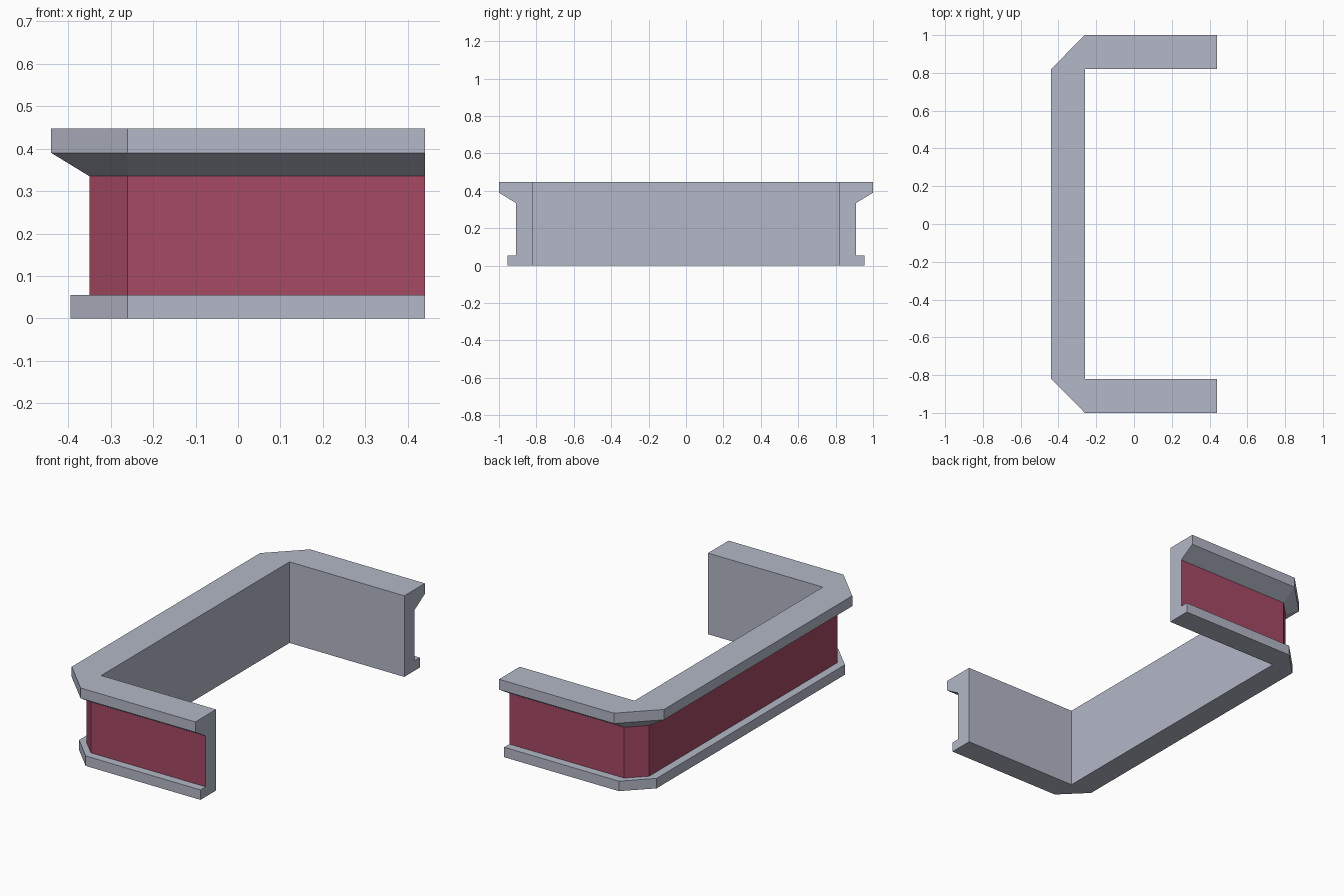
import bpy
import bmesh

cube = bpy.data.objects.get("Cube")
if cube:
    bpy.data.objects.remove(cube, do_unlink=True)


def make_material(name, rgb):
    mat = bpy.data.materials.new(name)
    mat.use_nodes = True
    color = (*rgb, 1.0)
    mat.diffuse_color = color
    mat.node_tree.nodes["Principled BSDF"].inputs["Base Color"].default_value = color
    return mat


stone = make_material("pale grey", (0.45, 0.48, 0.57))
panel = make_material("crimson", (0.38, 0.068, 0.13))

END_X = 0.44        # open ends of both arms
CORNER_X = -0.26    # inner corners
CORNER_Y = 0.82
BASE_TOP, BAND_TOP = 0.055, 0.335

# Counter section: outward depth from the inner wall, height
PROFILE = [(0, 0), (0.135, 0), (0.135, BASE_TOP), (0.09, BASE_TOP),
           (0.09, BAND_TOP), (0.18, 0.39), (0.18, 0.447), (0, 0.447)]


def outline(depth):
    """Plan of the U shape, with chamfered outer corners."""
    half = [(END_X, -CORNER_Y - depth), (CORNER_X, -CORNER_Y - depth),
            (CORNER_X - depth, -CORNER_Y)]
    return half + [(x, -y) for x, y in reversed(half)]


# Sweep the section along the plan
bm = bmesh.new()
rails = [[bm.verts.new((x, y, z)) for x, y in outline(d)] for d, z in PROFILE]
for i, rail in enumerate(rails):
    following = rails[(i + 1) % len(rails)]
    for j in range(len(rail) - 1):
        bm.faces.new((rail[j], rail[j + 1], following[j + 1], following[j]))
for end in (0, -1):
    bm.faces.new([rail[end] for rail in rails])

# Close the inner corners to sharp single edges
bmesh.ops.remove_doubles(bm, verts=bm.verts[:], dist=0.0001)
bmesh.ops.recalc_face_normals(bm, faces=bm.faces[:])

# Coloured band on the outer wall between base and cornice
for face in bm.faces:
    heights = [v.co.z for v in face.verts]
    in_band = min(heights) > BASE_TOP - 0.001 and max(heights) < BAND_TOP + 0.001
    upright = abs(face.normal.z) < 0.1
    face.material_index = int(in_band and upright)

mesh = bpy.data.meshes.new("counter")
bm.to_mesh(mesh)
bm.free()
mesh.materials.append(stone)
mesh.materials.append(panel)
counter = bpy.data.objects.new("counter", mesh)
bpy.context.collection.objects.link(counter)
